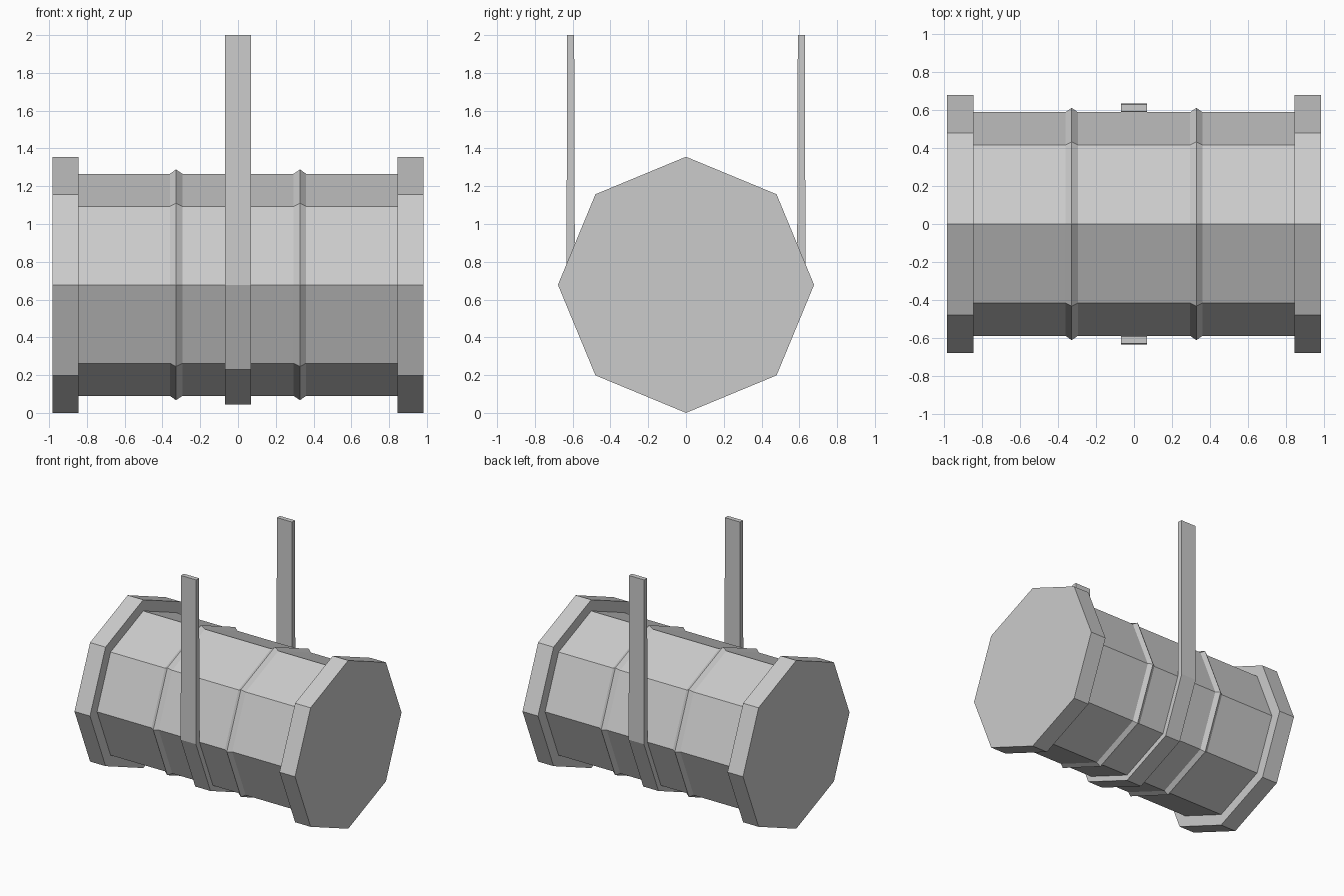
import bpy, bmesh, math

if "Cube" in bpy.data.objects:
    bpy.data.objects.remove(bpy.data.objects["Cube"])

AXIS_Z = 0.678   # height of the barrel axis
SIDES = 8


def finish(name, bm):
    bmesh.ops.recalc_face_normals(bm, faces=bm.faces)
    mesh = bpy.data.meshes.new(name)
    bm.to_mesh(mesh)
    bm.free()
    obj = bpy.data.objects.new(name, mesh)
    bpy.context.collection.objects.link(obj)
    return obj


def lathe_x(name, profile):
    """Sweep (x, radius) points around the barrel axis and cap both ends."""
    bm = bmesh.new()
    rings = []
    for x, r in profile:
        angles = [2 * math.pi * i / SIDES for i in range(SIDES)]
        rings.append([bm.verts.new((x, r * math.cos(a), AXIS_Z + r * math.sin(a)))
                      for a in angles])
    for a, b in zip(rings, rings[1:]):
        for i in range(SIDES):
            j = (i + 1) % SIDES
            bm.faces.new((a[i], a[j], b[j], b[i]))
    bm.faces.new(rings[0])
    bm.faces.new(rings[-1])
    return finish(name, bm)


# Barrel: wide end drums, body and two raised ribs, mirrored in x
half = [(0.295, 0.588), (0.328, 0.611), (0.36, 0.588),
        (0.845, 0.588), (0.845, 0.676), (0.983, 0.678)]
half[4] = (0.845, 0.678)
lathe_x("barrel", [(-x, r) for x, r in reversed(half)] + half)


# Carrying strap: U-shaped band under the barrel with two upright ends
def strap_path(r, top_y):
    under = [(r * math.cos(a), AXIS_Z + r * math.sin(a))
             for a in (math.pi * (1 + i / 4) for i in range(5))]
    return [(-top_y, 2.0)] + under + [(top_y, 2.0)]


outer, inner = strap_path(0.633, 0.629), strap_path(0.588, 0.592)
bm = bmesh.new()
sections = []
for (yo, zo), (yi, zi) in zip(outer, inner):
    sections.append([bm.verts.new(p) for p in (
        (-0.068, yo, zo), (0.068, yo, zo), (0.068, yi, zi), (-0.068, yi, zi))])
for a, b in zip(sections, sections[1:]):
    for i in range(4):
        j = (i + 1) % 4
        bm.faces.new((a[i], a[j], b[j], b[i]))
bm.faces.new(sections[0])
bm.faces.new(sections[-1])
finish("carrying_strap", bm)
